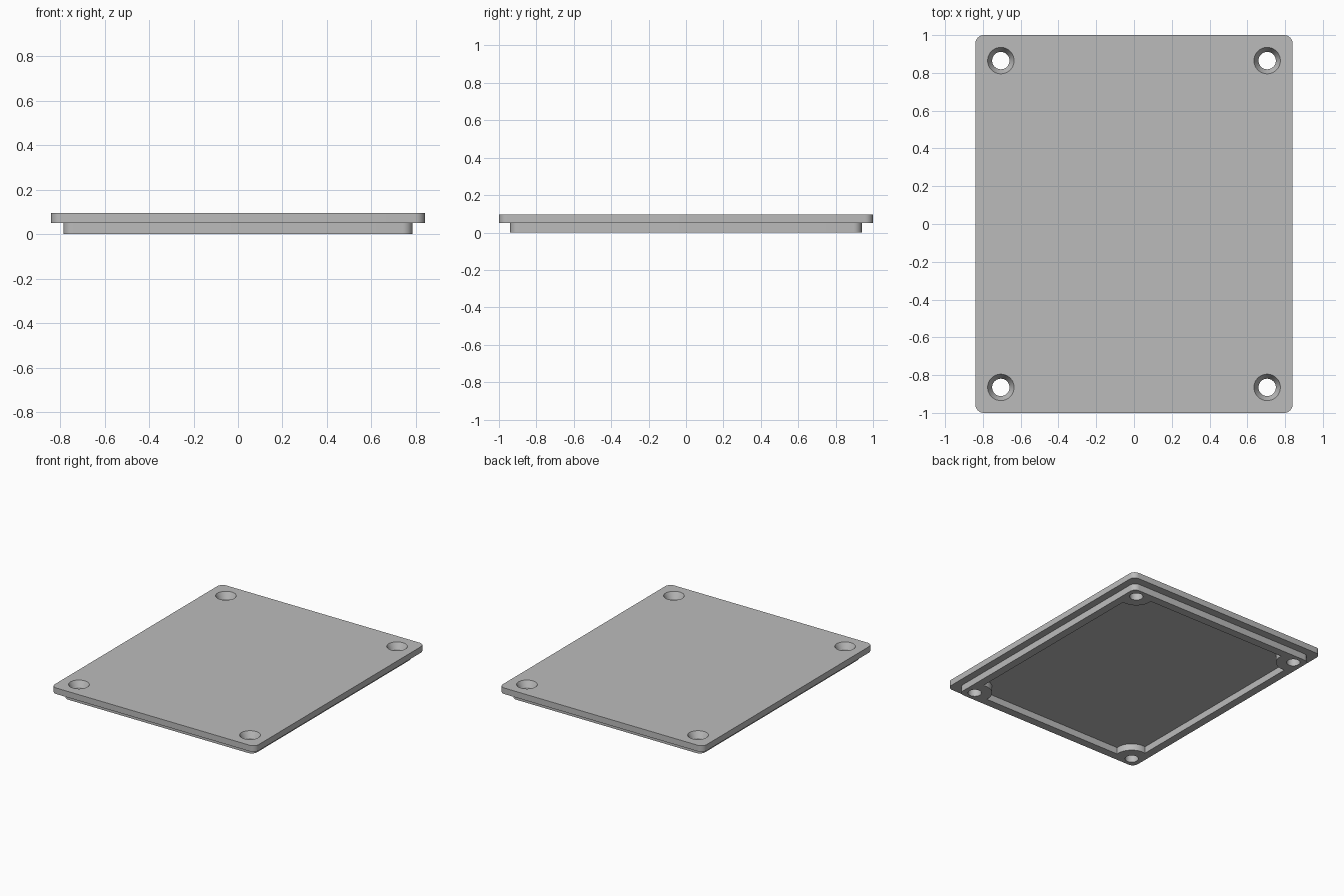
import bpy, bmesh, math

cube = bpy.data.objects.get("Cube")
if cube:
    bpy.data.objects.remove(cube, do_unlink=True)

BOTTOM, SEAT, TOP = 0.0, 0.05, 0.095
HOLE_X, HOLE_Y = 0.705, 0.865

grey = bpy.data.materials.new("plain_grey")
grey.use_nodes = True
colour = (0.5, 0.5, 0.5, 1)
grey.diffuse_color = colour
grey.node_tree.nodes["Principled BSDF"].inputs["Base Color"].default_value = colour


def rounded_outline(hx, hy, r, steps=8):
    """Corner-rounded rectangle, counter-clockwise."""
    points = []
    for quarter, (sx, sy) in enumerate([(1, 1), (-1, 1), (-1, -1), (1, -1)]):
        for i in range(steps + 1):
            a = (quarter + i / steps) * math.pi / 2
            points.append((sx * (hx - r) + r * math.cos(a),
                           sy * (hy - r) + r * math.sin(a)))
    return points


def circle(cx, cy, r, sides=48):
    return [(cx + r * math.cos(math.tau * i / sides),
             cy + r * math.sin(math.tau * i / sides)) for i in range(sides)]


def loft(name, sections):
    """Closed solid through stacked (outline, z) sections."""
    bm = bmesh.new()
    rings = [[bm.verts.new((x, y, z)) for x, y in outline] for outline, z in sections]
    for low, high in zip(rings, rings[1:]):
        for i in range(len(low)):
            j = (i + 1) % len(low)
            bm.faces.new((low[i], low[j], high[j], high[i]))
    bm.faces.new(rings[0][::-1])
    bm.faces.new(rings[-1])
    mesh = bpy.data.meshes.new(name)
    bm.to_mesh(mesh)
    bm.free()
    mesh.materials.append(grey)
    obj = bpy.data.objects.new(name, mesh)
    bpy.context.collection.objects.link(obj)
    return obj


def combine(target, tool, operation):
    """Apply a boolean and discard the tool."""
    tool.hide_render = True
    mod = target.modifiers.new(operation.lower(), 'BOOLEAN')
    mod.operation, mod.object, mod.solver = operation, tool, 'EXACT'
    bpy.context.view_layer.objects.active = target
    bpy.ops.object.modifier_apply(modifier=mod.name)
    bpy.data.objects.remove(tool, do_unlink=True)


corners = [(sx * HOLE_X, sy * HOLE_Y) for sx in (-1, 1) for sy in (-1, 1)]

# Cover plate with the locating lip beneath it
lid = loft("lid", [(rounded_outline(0.84, 1.0, 0.045), SEAT),
                   (rounded_outline(0.84, 1.0, 0.045), TOP)])
lip_outline = rounded_outline(0.785, 0.94, 0.045)
lip = loft("lip", [(lip_outline, BOTTOM), (lip_outline, SEAT + 0.02)])
combine(lid, lip, 'UNION')

# Recess inside the lip, leaving a round screw boss in each corner
recess_outline = rounded_outline(0.725, 0.878, 0.02)
recess = loft("recess", [(recess_outline, -0.05), (recess_outline, SEAT)])
for x, y in corners:
    boss = loft("boss", [(circle(x, y, 0.12), -0.1), (circle(x, y, 0.12), 0.1)])
    combine(recess, boss, 'DIFFERENCE')
combine(lid, recess, 'DIFFERENCE')

# Tapered screw holes
for x, y in corners:
    hole = loft("screw_hole", [(circle(x, y, 0.046), -0.05), (circle(x, y, 0.046), SEAT),
                               (circle(x, y, 0.07), TOP), (circle(x, y, 0.07), TOP + 0.05)])
    combine(lid, hole, 'DIFFERENCE')

# Smooth the rounded walls, keep the edges crisp
bpy.ops.object.select_all(action='DESELECT')
lid.select_set(True)
bpy.context.view_layer.objects.active = lid
bpy.ops.object.shade_smooth_by_angle(angle=math.radians(25))
